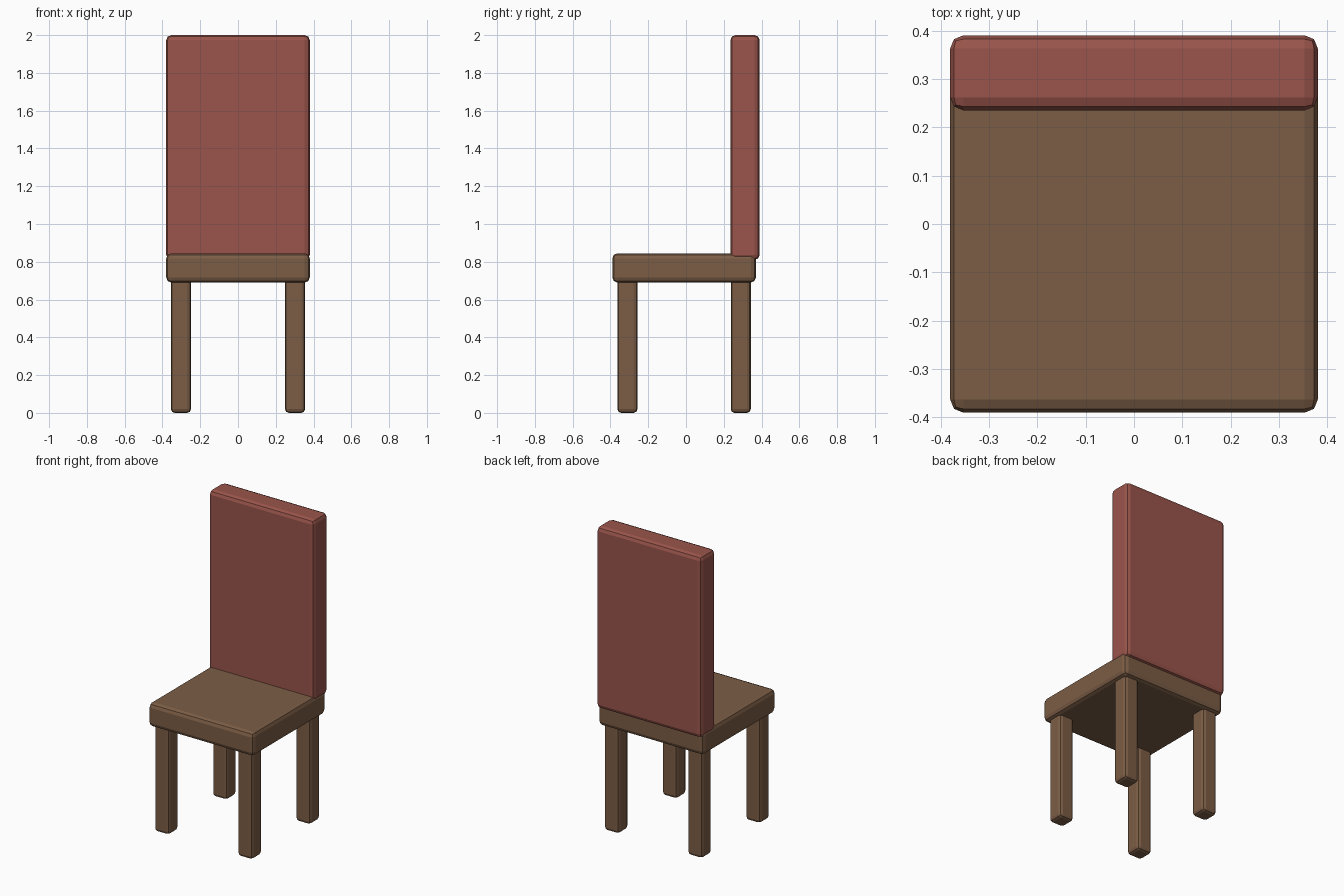
import bpy
import bmesh

if "Cube" in bpy.data.objects:
    bpy.data.objects.remove(bpy.data.objects["Cube"])


def make_material(name, color):
    mat = bpy.data.materials.new(name)
    mat.diffuse_color = (*color, 1.0)
    mat.use_nodes = True
    mat.node_tree.nodes["Principled BSDF"].inputs["Base Color"].default_value = mat.diffuse_color
    return mat


def rounded_box(name, lo, hi, mat, bevel):
    """Box between two corners with a two-segment rounded edge."""
    bm = bmesh.new()
    bmesh.ops.create_cube(bm, size=1.0)
    for v in bm.verts:
        v.co = [lo[i] if v.co[i] < 0 else hi[i] for i in range(3)]
    bmesh.ops.bevel(bm, geom=bm.edges[:], offset=bevel, segments=2,
                    profile=0.5, affect='EDGES')
    # Put the origin at the centre of the box
    centre = [(a + b) / 2 for a, b in zip(lo, hi)]
    bmesh.ops.translate(bm, verts=bm.verts, vec=[-c for c in centre])
    mesh = bpy.data.meshes.new(name)
    bm.to_mesh(mesh)
    bm.free()
    mesh.materials.append(mat)
    obj = bpy.data.objects.new(name, mesh)
    obj.location = centre
    bpy.context.collection.objects.link(obj)
    return obj


wood = make_material("wood", (0.20, 0.11, 0.06))
fabric = make_material("red_fabric", (0.32, 0.09, 0.07))

# Seat and backrest
rounded_box("seat", (-0.38, -0.39, 0.69), (0.38, 0.37, 0.845), wood, 0.027)
rounded_box("backrest", (-0.38, 0.235, 0.81), (0.38, 0.39, 2.0), fabric, 0.027)

# Four legs, tops tucked into the seat
HALF = 0.053
for row, y in (("front", -0.31), ("back", 0.29)):
    for side, x in (("left", -0.302), ("right", 0.302)):
        rounded_box(f"{row}_{side}_leg", (x - HALF, y - HALF, 0.0),
                    (x + HALF, y + HALF, 0.72), wood, 0.02)
